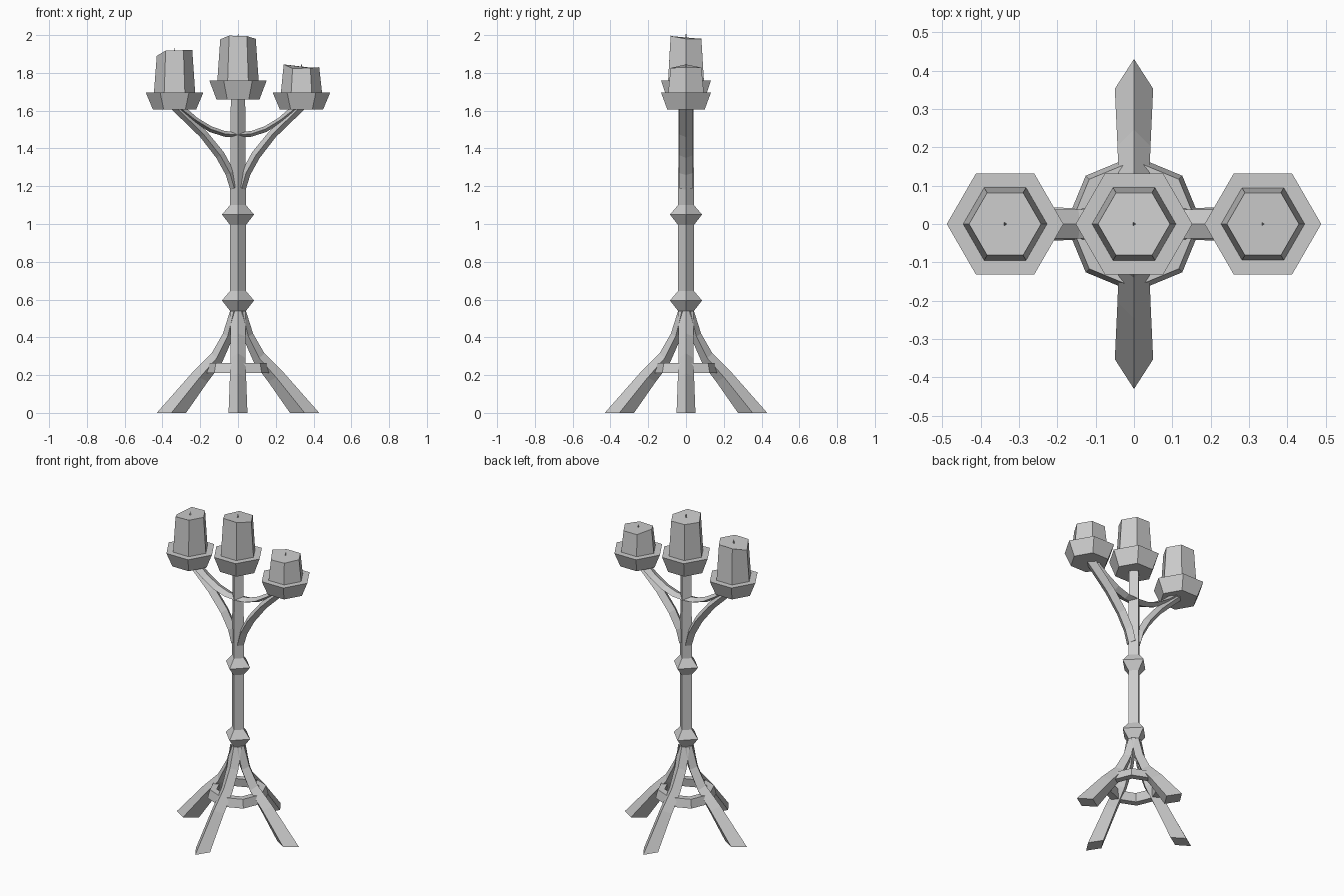
import bpy
import bmesh
from math import cos, sin, tau, pi
from mathutils import Matrix

if "Cube" in bpy.data.objects:
    bpy.data.objects.remove(bpy.data.objects["Cube"])

# One plain grey for the whole model
grey = bpy.data.materials.new("plain grey")
grey.use_nodes = True
colour = (0.6, 0.6, 0.6, 1)
grey.diffuse_color = colour
grey.node_tree.nodes["Principled BSDF"].inputs["Base Color"].default_value = colour


def polygon(sides, radius, z):
    return [(radius * cos(tau * k / sides), radius * sin(tau * k / sides), z)
            for k in range(sides)]


def loft(name, rings, location=(0, 0, 0), turn=0, closed=False):
    """Skin a list of rings; cap the ends, or join last to first if closed."""
    bm = bmesh.new()
    loops = [[bm.verts.new(p) for p in ring] for ring in rings]
    pairs = list(zip(loops, loops[1:]))
    if closed:
        pairs.append((loops[-1], loops[0]))
    else:
        bm.faces.new(loops[0])
        bm.faces.new(loops[-1])
    for a, b in pairs:
        for k in range(len(a)):
            j = (k + 1) % len(a)
            bm.faces.new((a[k], a[j], b[j], b[k]))
    bmesh.ops.transform(bm, matrix=Matrix.Rotation(turn, 4, "Z"), verts=bm.verts)
    bmesh.ops.recalc_face_normals(bm, faces=bm.faces)
    mesh = bpy.data.meshes.new(name)
    bm.to_mesh(mesh)
    bm.free()
    mesh.materials.append(grey)
    obj = bpy.data.objects.new(name, mesh)
    obj.location = location
    bpy.context.collection.objects.link(obj)
    return obj


def diamond_bar(name, stations, turn):
    """Bar with a diamond section: outer ridge, inner ridge, half width."""
    rings = []
    for (xo, zo), (xi, zi), w in stations:
        xm, zm = (xo + xi) / 2, (zo + zi) / 2
        rings.append([(xo, 0, zo), (xm, w, zm), (xi, 0, zi), (xm, -w, zm)])
    return loft(name, rings, turn=turn)


# Central post with two flared collars
post = [(0.042, 0.5), (0.042, 0.54), (0.085, 0.595), (0.042, 0.645),
        (0.042, 0.995), (0.085, 1.05), (0.042, 1.1), (0.042, 1.18), (0.038, 1.67)]
loft("post", [polygon(4, r, z) for r, z in post])

# Four splayed legs
leg = [((0.43, 0), (0.275, 0), 0.05),
       ((0.245, 0.21), (0.16, 0.165), 0.043),
       ((0.14, 0.315), (0.085, 0.265), 0.04),
       ((0.08, 0.42), (0.03, 0.39), 0.04),
       ((0.042, 0.54), (0, 0.54), 0.04)]
for k, side in enumerate(("left", "back", "right", "front")):
    diamond_bar(side + "_leg", leg, k * pi / 2)

# Octagonal ring tying the legs together
ring = [(0.178, 0.212), (0.165, 0.265), (0.125, 0.265), (0.135, 0.212)]
loft("leg_ring", [polygon(8, r, z) for r, z in ring], closed=True)

# Curved arms: a lower brace and an upper bow on each side
brace = [((0.04, 1.18), (0, 1.2), 0.038),
         ((0.065, 1.26), (0.02, 1.28), 0.038),
         ((0.115, 1.35), (0.075, 1.38), 0.038),
         ((0.2, 1.46), (0.165, 1.49), 0.038),
         ((0.355, 1.61), (0.285, 1.61), 0.038)]
bow = [((0, 1.457), (0, 1.487), 0.038),
       ((0.07, 1.462), (0.07, 1.492), 0.038),
       ((0.15, 1.487), (0.14, 1.517), 0.038),
       ((0.235, 1.54), (0.215, 1.562), 0.038),
       ((0.33, 1.61), (0.27, 1.61), 0.038)]
for side, turn in (("left", 0), ("right", pi)):
    diamond_bar(side + "_brace", brace, turn)
    diamond_bar(side + "_bow", bow, turn)

# Hexagonal cups, each with a melted candle and wick;
# the six heights run round the candle's top corners from +x
candles = [
    ("left", 0.336, 1.605, 0.09, (1.83, 1.828, 1.828, 1.845, 1.823, 1.826), 1.822),
    ("middle", 0, 1.66, 0.1, (1.98, 1.98, 1.982, 1.978, 1.997, 1.995), 1.98),
    ("right", -0.336, 1.605, 0.09, (1.92, 1.92, 1.918, 1.89, 1.918, 1.92), 1.905),
]
for side, x, base, height, tops, pool in candles:
    place = (x, 0, 0)
    rim = base + height
    loft(side + "_cup", [polygon(6, 0.114, base), polygon(6, 0.152, rim)], place)
    top = [(px, py, z) for (px, py, _), z in zip(polygon(6, 0.094, 0), tops)]
    loft(side + "_candle", [polygon(6, 0.11, rim - 0.01), top], place)
    loft(side + "_wick", [polygon(3, 0.008, pool - 0.01), polygon(3, 0.001, pool + 0.028)], place)
